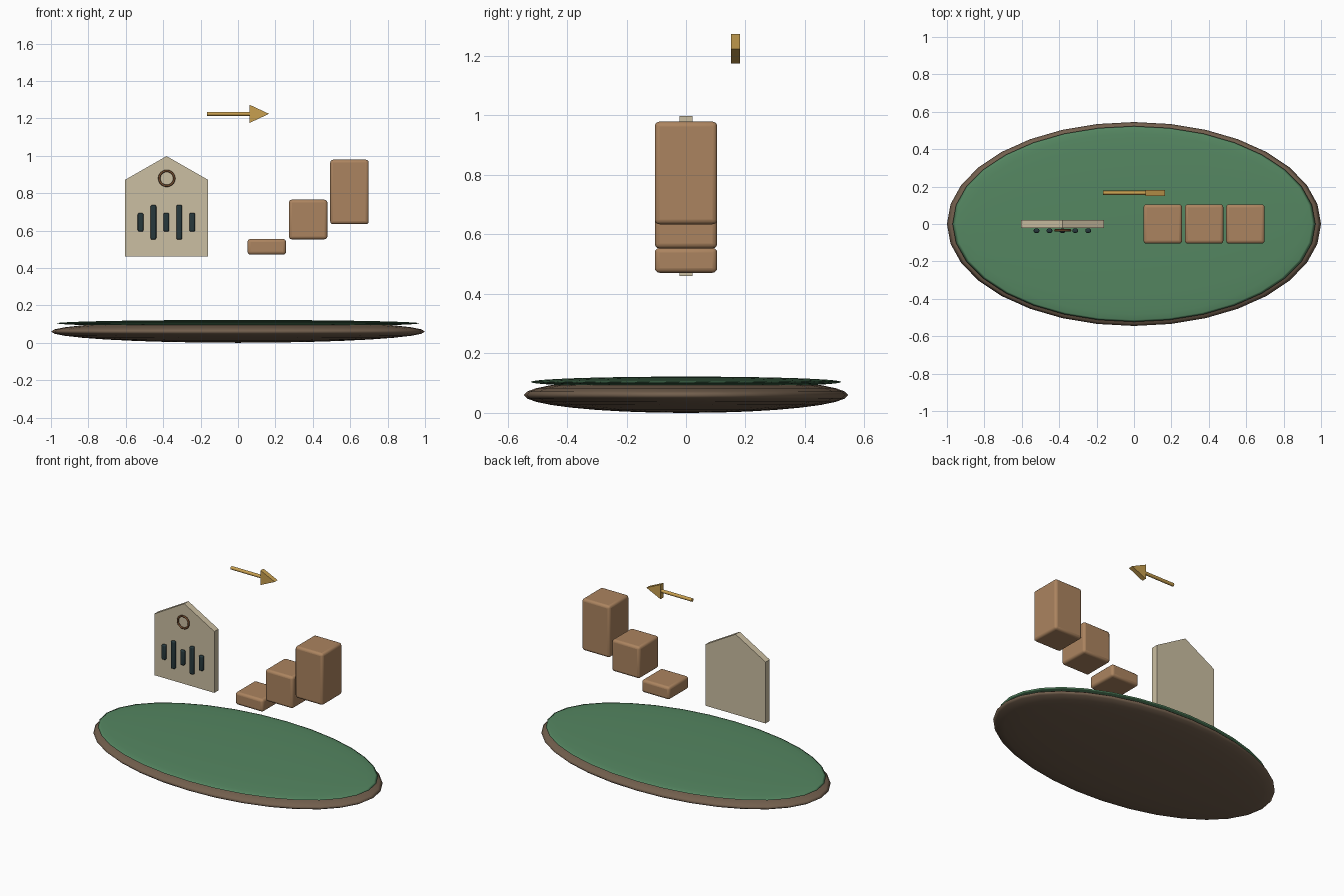
import bpy
import math

if "Cube" in bpy.data.objects:
    bpy.data.objects.remove(bpy.data.objects["Cube"])


def material(name, rgb):
    m = bpy.data.materials.new(name)
    m.diffuse_color = (*rgb, 1)
    m.use_nodes = True
    m.node_tree.nodes["Principled BSDF"].inputs["Base Color"].default_value = m.diffuse_color
    return m


SOIL = material("soil", (0.17, 0.115, 0.075))
GRASS = material("grass", (0.09, 0.24, 0.12))
CREAM = material("cream", (0.6, 0.52, 0.36))
CLAY = material("clay", (0.41, 0.23, 0.115))
GOLD = material("gold", (0.58, 0.35, 0.08))
DARK = material("dark_slate", (0.02, 0.04, 0.045))
COPPER = material("copper", (0.19, 0.08, 0.03))


def finish(name, mat):
    ob = bpy.context.object
    ob.name = name
    ob.data.materials.append(mat)
    return ob


def ellipsoid(name, centre, radii, mat):
    bpy.ops.mesh.primitive_uv_sphere_add(segments=32, ring_count=16, location=centre)
    ob = finish(name, mat)
    ob.scale = radii
    bpy.ops.object.transform_apply(location=False, rotation=False, scale=True)
    bpy.ops.object.shade_smooth()


def rounded_box(name, centre, size, bevel, mat):
    bpy.ops.mesh.primitive_cube_add(size=1, location=centre)
    ob = finish(name, mat)
    ob.scale = size
    bpy.ops.object.transform_apply(location=False, rotation=False, scale=True)
    mod = ob.modifiers.new("bevel", "BEVEL")
    mod.width = bevel
    mod.segments = 3
    bpy.ops.object.shade_smooth_by_angle(angle=math.radians(35))


def plate(name, outline, y0, y1, mat):
    """Extrude an x-z outline (counter-clockwise from the front) from y0 to y1."""
    n = len(outline)
    verts = [(x, y, z) for y in (y0, y1) for x, z in outline]
    faces = [tuple(range(n)), tuple(range(2 * n - 1, n - 1, -1))]
    faces += [(i, i + n, (i + 1) % n + n, (i + 1) % n) for i in range(n)]
    mesh = bpy.data.meshes.new(name)
    mesh.from_pydata(verts, [], faces)
    mesh.materials.append(mat)
    bpy.context.collection.objects.link(bpy.data.objects.new(name, mesh))


# Oval island base with a grass layer
ellipsoid("island_base", (0, 0, 0.06), (1.0, 0.545, 0.06), SOIL)
ellipsoid("grass_top", (0, 0, 0.104), (0.97, 0.523, 0.018), GRASS)

# House-shaped tag with ring and bars on its front
plate("tag_plate", [(-0.604, 0.461), (-0.16, 0.461), (-0.16, 0.871),
                    (-0.382, 0.998), (-0.604, 0.871)], -0.022, 0.022, CREAM)
bpy.ops.mesh.primitive_torus_add(major_radius=0.04, minor_radius=0.006,
                                 major_segments=32, minor_segments=8,
                                 location=(-0.381, -0.034, 0.879),
                                 rotation=(math.pi / 2, 0, 0))
finish("tag_ring", COPPER)
bpy.ops.object.shade_smooth()
for i, h in enumerate((0.1, 0.185, 0.1, 0.185, 0.1)):
    rounded_box(f"tag_bar_{i + 1}", (-0.383 + (i - 2) * 0.069, -0.036, 0.644),
                (0.03, 0.022, h), 0.008, DARK)

# Three rising blocks
for i, (z0, z1) in enumerate(((0.471, 0.555), (0.553, 0.765), (0.634, 0.979))):
    rounded_box(f"step_block_{i + 1}", (0.154 + i * 0.221, 0, (z0 + z1) / 2),
                (0.206, 0.21, z1 - z0), 0.016, CLAY)

# Arrow: round shaft and flat triangular head
bpy.ops.mesh.primitive_cylinder_add(vertices=16, radius=0.011, depth=0.226,
                                    location=(-0.052, 0.167, 1.224),
                                    rotation=(0, math.pi / 2, 0))
finish("arrow_shaft", GOLD)
bpy.ops.object.shade_smooth_by_angle(angle=math.radians(35))
plate("arrow_head", [(0.061, 1.175), (0.166, 1.224), (0.061, 1.273)],
      0.151, 0.182, GOLD)
